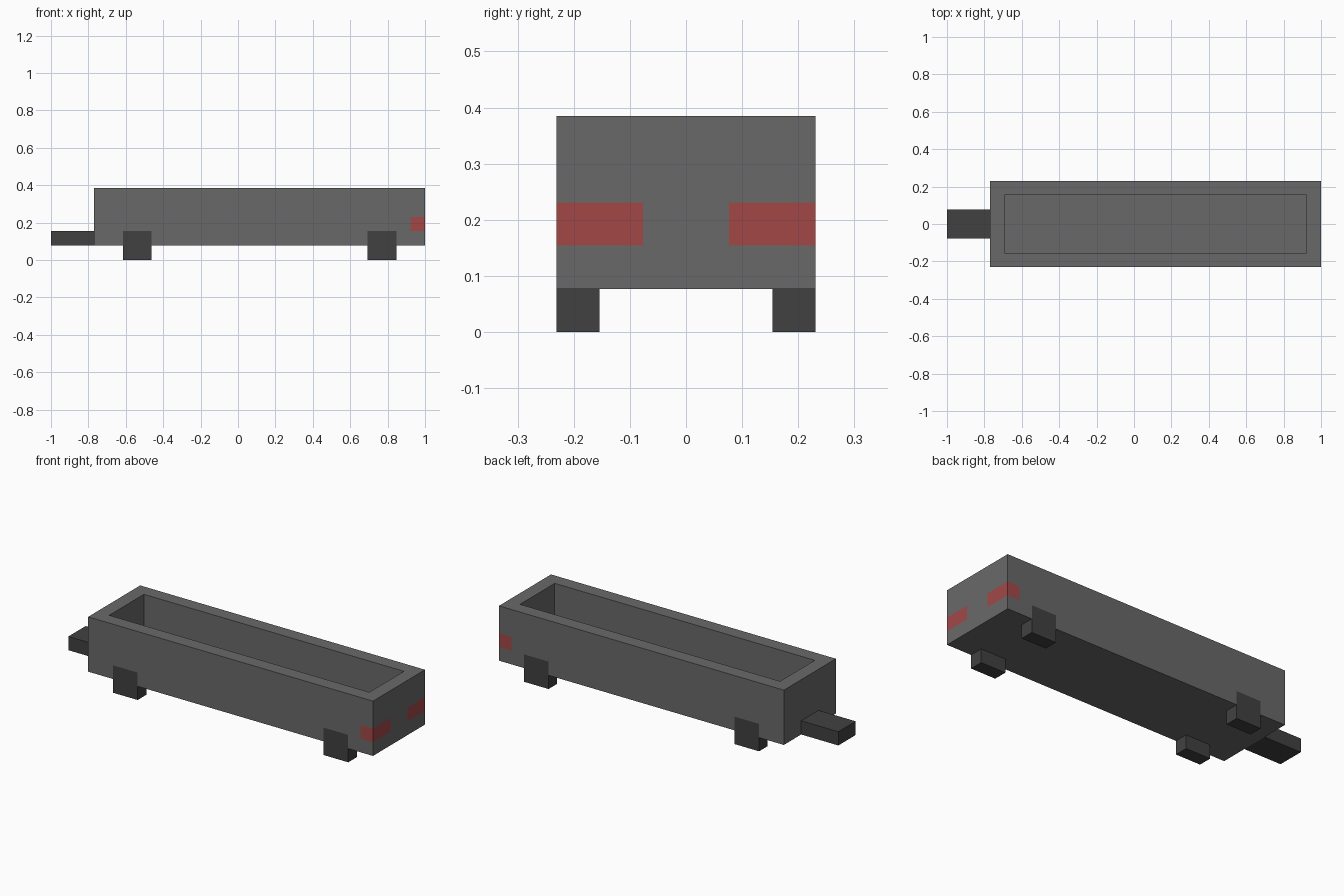
import bpy, bmesh
from mathutils import Vector

if "Cube" in bpy.data.objects:
    bpy.data.objects.remove(bpy.data.objects["Cube"])

U = 2 / 13 / 2  # one block of the model's grid


def material(name, rgb):
    m = bpy.data.materials.new(name)
    m.diffuse_color = (*rgb, 1)
    m.use_nodes = True
    m.node_tree.nodes["Principled BSDF"].inputs["Base Color"].default_value = m.diffuse_color
    return m


GREY = material("body grey", (0.141, 0.141, 0.141))
DARK = material("dark rubber", (0.053, 0.053, 0.053))
RED = material("light red", (0.366, 0.064, 0.064))


def finish(name, bm, mats):
    bmesh.ops.recalc_face_normals(bm, faces=bm.faces)
    me = bpy.data.meshes.new(name)
    bm.to_mesh(me)
    bm.free()
    for m in mats:
        me.materials.append(m)
    ob = bpy.data.objects.new(name, me)
    bpy.context.collection.objects.link(ob)
    return ob


def box(lo, hi):
    """Box in grid units."""
    bm = bmesh.new()
    bmesh.ops.create_cube(bm, size=1)
    for v in bm.verts:
        v.co = Vector([(lo[i] if v.co[i] < 0 else hi[i]) * U for i in range(3)])
    return bm


AXLES = (-8, 9)  # grid x where each wheel starts (two blocks long)

# Body: open tub, rim one block thick, floor one block thick
bm = box((-10, -3, 1), (13, 3, 5))
top = [f for f in bm.faces if f.normal.z > 0.9 or f.calc_center_median().z > 4.9 * U]
bmesh.ops.inset_region(bm, faces=top, thickness=U, use_even_offset=True)
for v in top[0].verts:
    v.co.z = 5 * U
well = bmesh.ops.extrude_face_region(bm, geom=top)
bmesh.ops.delete(bm, geom=top, context='FACES_ONLY')
for v in [g for g in well["geom"] if isinstance(g, bmesh.types.BMVert)]:
    v.co.z = 2 * U

# Cut the outer walls along the edges of the lights and wheels
cuts = [(0, x) for a in AXLES for x in (a, a + 2)] + [(0, 12), (1, -1), (1, 1), (2, 2), (2, 3)]
for axis, pos in cuts:
    n = Vector((0, 0, 0))
    n[axis] = 1
    bmesh.ops.bisect_plane(bm, geom=bm.verts[:] + bm.edges[:] + bm.faces[:],
                           plane_co=n * pos * U, plane_no=n)

# Colour the corner lights and the upper halves of the wheels
for f in bm.faces:
    x, y, z = f.calc_center_median() / U
    side, rear = abs(y) > 2.99, x > 12.99
    if 2 < z < 3 and ((side and x > 12) or (rear and abs(y) > 1)):
        f.material_index = 2
    elif side and z < 2 and any(a < x < a + 2 for a in AXLES):
        f.material_index = 1
finish("trailer_body", bm, [GREY, DARK, RED])

# Lower halves of the wheels, open where they meet the body
for a, end in zip(AXLES, ("front", "rear")):
    for s, side in ((-1, "near"), (1, "far")):
        y = sorted((2 * s, 3 * s))
        bm = box((a, y[0], 0), (a + 2, y[1], 1))
        lid = [f for f in bm.faces if f.calc_center_median().z > 0.99 * U]
        bmesh.ops.delete(bm, geom=lid, context='FACES_ONLY')
        finish(f"{end}_{side}_wheel", bm, [DARK])

# Tow bar
finish("tow_bar", box((-13, -1, 1), (-10, 1, 2)), [DARK])
